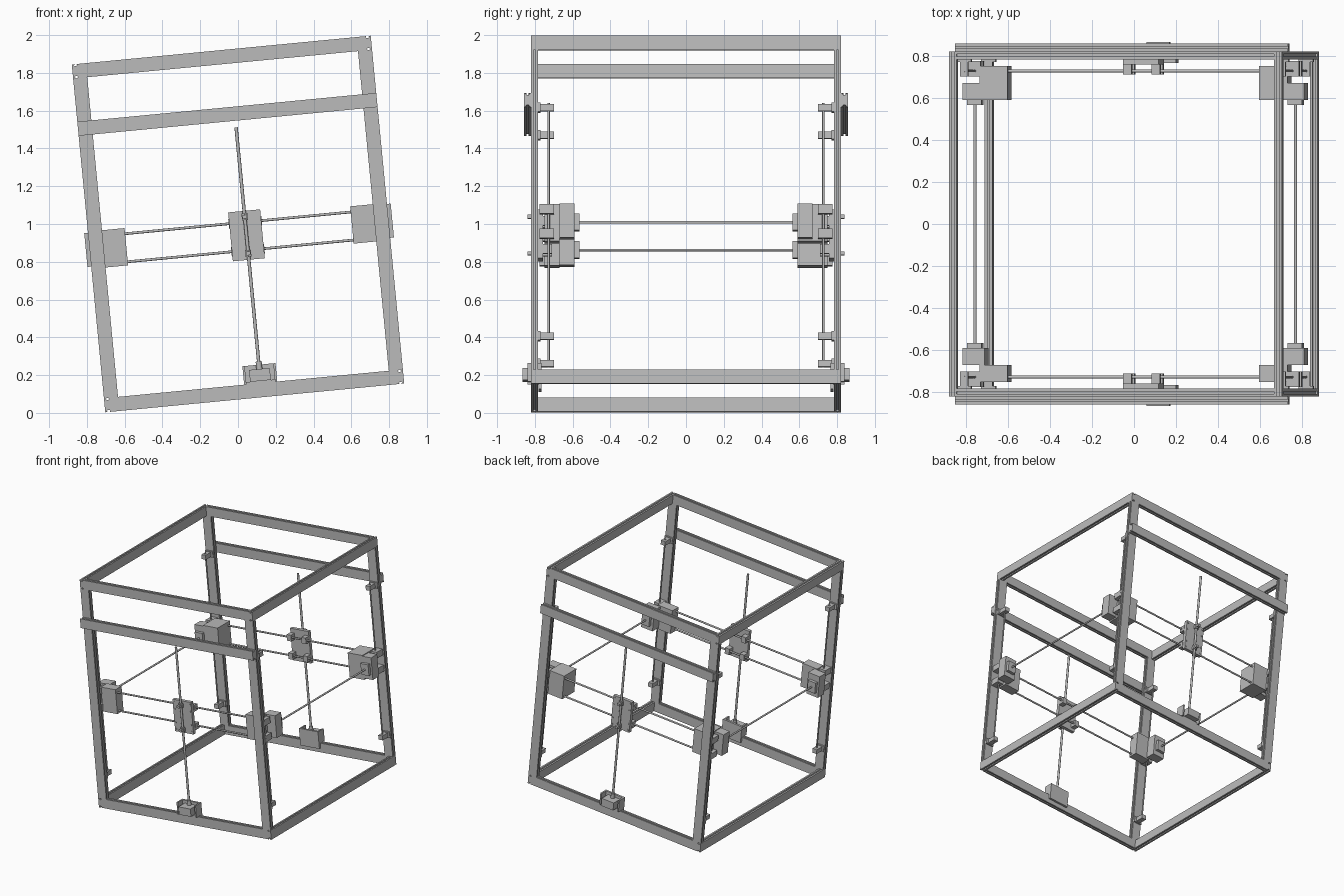
import bpy, bmesh, math
from mathutils import Matrix, Vector

if "Cube" in bpy.data.objects:
    bpy.data.objects.remove(bpy.data.objects["Cube"], do_unlink=True)

GREY = (0.5, 0.5, 0.5, 1)
mat = bpy.data.materials.new("light_grey")
mat.use_nodes = True
mat.diffuse_color = GREY
mat.node_tree.nodes["Principled BSDF"].inputs["Base Color"].default_value = GREY

# The whole machine leans sideways
LEAN = Matrix.Translation((0, 0, 1)) @ Matrix.Rotation(math.radians(-5.5), 4, "Y")
T = 0.0375            # one extrusion cell
U, Y, W = 0.795, 0.82, 0.925   # half sizes of the frame


def finish(name, bm, smooth=False):
    bmesh.ops.recalc_face_normals(bm, faces=bm.faces)
    bm.transform(LEAN)
    for f in bm.faces:
        f.smooth = smooth and len(f.verts) == 4
    me = bpy.data.meshes.new(name)
    bm.to_mesh(me)
    bm.free()
    me.materials.append(mat)
    ob = bpy.data.objects.new(name, me)
    bpy.context.collection.objects.link(ob)
    return ob


def boxes(name, *ranges):
    """One object from several boxes given as (x, y, z) ranges."""
    bm = bmesh.new()
    for r in ranges:
        size = [abs(b - a) for a, b in r]
        mid = [(a + b) / 2 for a, b in r]
        bmesh.ops.create_cube(bm, size=1, matrix=Matrix.Translation(mid) @ Matrix.Diagonal((*size, 1)))
    return finish(name, bm)


def rod(name, start, end, radius, sides=12):
    a, b = Vector(start), Vector(end)
    turn = (b - a).to_track_quat("Z", "Y").to_matrix().to_4x4()
    bm = bmesh.new()
    bmesh.ops.create_cone(bm, cap_ends=True, segments=sides, radius1=radius, radius2=radius,
                          depth=(b - a).length, matrix=Matrix.Translation((a + b) / 2) @ turn)
    return finish(name, bm, sides > 6)


def slotted_outline():
    """Two-cell T-slot cross-section, wide along the first axis."""
    slot = [(-0.0056, 0), (-0.0056, 0.0034), (-0.0103, 0.0034), (-0.0056, 0.011)]
    slot += [(-x, d) for x, d in reversed(slot)]
    h = T / 2
    pts = []
    for side in (-1, 1):
        pts.append((side * T, side * h))
        for cell in (-h, h):
            pts += [(-side * (cell + x), side * (h - d)) for x, d in slot]
        pts[-17:] = [(-side * T, side * h)] + pts[-16:]
        pts += [(side * T, side * h)]
        pts += [(side * (T - d), -side * x) for x, d in slot]
    return pts


def extrusion(name, centre, axis, wide, length):
    """Slotted beam along axis with its double width along wide."""
    bm = bmesh.new()
    vec = {"x": Vector((1, 0, 0)), "y": Vector((0, 1, 0)), "z": Vector((0, 0, 1))}
    along, w = vec[axis], vec[wide]
    n = along.cross(w)
    start = Vector(centre) - along * length / 2
    face = bm.faces.new([bm.verts.new(start + w * p + n * q) for p, q in slotted_outline()])
    grown = bmesh.ops.extrude_face_region(bm, geom=[face])["geom"]
    bmesh.ops.translate(bm, vec=along * length, verts=[g for g in grown if isinstance(g, bmesh.types.BMVert)])
    return finish(name, bm)


def span(sign, a, b):
    return (sign * a, sign * b)


SIDES = ((-1, "right"), (1, "left"))
ENDS = ((-1, "front"), (1, "back"))

# Frame beams running front to back
for sx, side in SIDES:
    for sz, level in ((-1, "bottom"), (1, "top")):
        extrusion(f"{level}_{side}_beam", (sx * (U - T / 2), 0, sz * (W - T)), "y", "z", 2 * Y)

for sy, end in ENDS:
    # Cross beams, including the outer brace near the top
    for sz, level in ((-1, "bottom"), (1, "top")):
        extrusion(f"{level}_{end}_beam", (0, sy * (Y - T / 2), sz * (W - T)), "x", "z", 2 * (U - T))
    extrusion(f"{end}_brace", (0, sy * (Y + T / 2), 0.583), "x", "z", 2 * U)

    # Horizontal rods across the frame
    for z, level in ((0.006, "upper"), (-0.143, "lower")):
        rod(f"{end}_{level}_rod", (-0.68, sy * 0.727, z), (0.68, sy * 0.727, z), 0.007)

    for sx, side in SIDES:
        extrusion(f"{end}_{side}_post", (sx * (U - T), sy * (Y - T / 2), 0), "z", "x", 2 * (W - 2 * T))

        # Vertical guide rod and its clamps
        x, y = sx * (U - T), sy * 0.727
        rod(f"{end}_{side}_guide_rod", (x, y, -0.69), (x, y, 0.57), 0.006)
        for z, level in ((-0.67, "lower"), (0.545, "upper")):
            boxes(f"{end}_{side}_{level}_clamp",
                  (span(sx, 0.722, 0.793), span(sy, 0.77, 0.783), (z - 0.024, z + 0.024)),
                  (span(sx, 0.738, 0.777), span(sy, 0.70, 0.77), (z - 0.018, z + 0.018)))

        # Corner carriage: rod block, bearing arms and the side rod socket
        inner = 0.67 if sy < 0 else 0.59
        boxes(f"{end}_{side}_carriage",
              (span(sx, 0.60, 0.735), span(sy, inner, 0.75), (-0.162, 0.036)))
        boxes(f"{end}_{side}_bearing_arms",
              *[(span(sx, 0.73, 0.79), span(sy, 0.70, 0.775), zr) for zr in ((-0.15, -0.10), (-0.02, 0.03))])
        boxes(f"{end}_{side}_rod_socket",
              (span(sx, 0.71, 0.815), span(sy, 0.59, 0.67), (-0.15, 0.03)),
              (span(sx, 0.73, 0.80), span(sy, 0.565, 0.59), (-0.11, -0.02)))

    # Centre carriage plate with rod clamps, nut and bolts
    cx = 0.039
    boxes(f"{end}_centre_plate", ((cx - 0.085, cx + 0.085), span(sy, 0.757, 0.785), (-0.194, 0.066)))
    for sx in (-1, 1):
        for z in (0.006, -0.143):
            x = cx + sx * 0.068
            boxes("rod_clamp", ((x - 0.02, x + 0.02), span(sy, 0.71, 0.757), (z - 0.025, z + 0.025)))
        for z in (-0.175, -0.12, -0.01, 0.048):
            x = cx + sx * 0.072
            rod("plate_bolt", (x, sy * 0.78, z), (x, sy * 0.79, z), 0.007, 6)
    for z in (-0.16, 0.035):
        rod("screw_nut", (cx, sy * 0.80, z - 0.018), (cx, sy * 0.80, z + 0.018), 0.018, 6)
        boxes("nut_holder", ((cx - 0.012, cx + 0.012), span(sy, 0.78, 0.838), (z - 0.01, z + 0.01)))

    # Vertical screw and its foot bracket
    rod(f"{end}_screw", (cx, sy * 0.80, -0.79), (cx, sy * 0.80, 0.51), 0.009)
    rod(f"{end}_screw_coupling", (cx, sy * 0.80, -0.79), (cx, sy * 0.80, -0.735), 0.016)
    boxes(f"{end}_screw_foot",
          ((cx - 0.088, cx + 0.088), span(sy, 0.765, 0.782), (-0.89, -0.752)),
          ((cx - 0.088, cx + 0.088), span(sy, 0.782, 0.82), (-0.85, -0.838)),
          ((cx - 0.055, cx + 0.055), span(sy, 0.782, 0.865), (-0.838, -0.775)),
          *[((cx + s * 0.076, cx + s * 0.088), span(sy, 0.782, 0.84), (-0.85, -0.752)) for s in (-1, 1)])

# Side rods joining front and back carriages
for sx, side in SIDES:
    rod(f"{side}_side_rod", (sx * 0.765, -0.62, -0.065), (sx * 0.765, 0.62, -0.065), 0.007)
